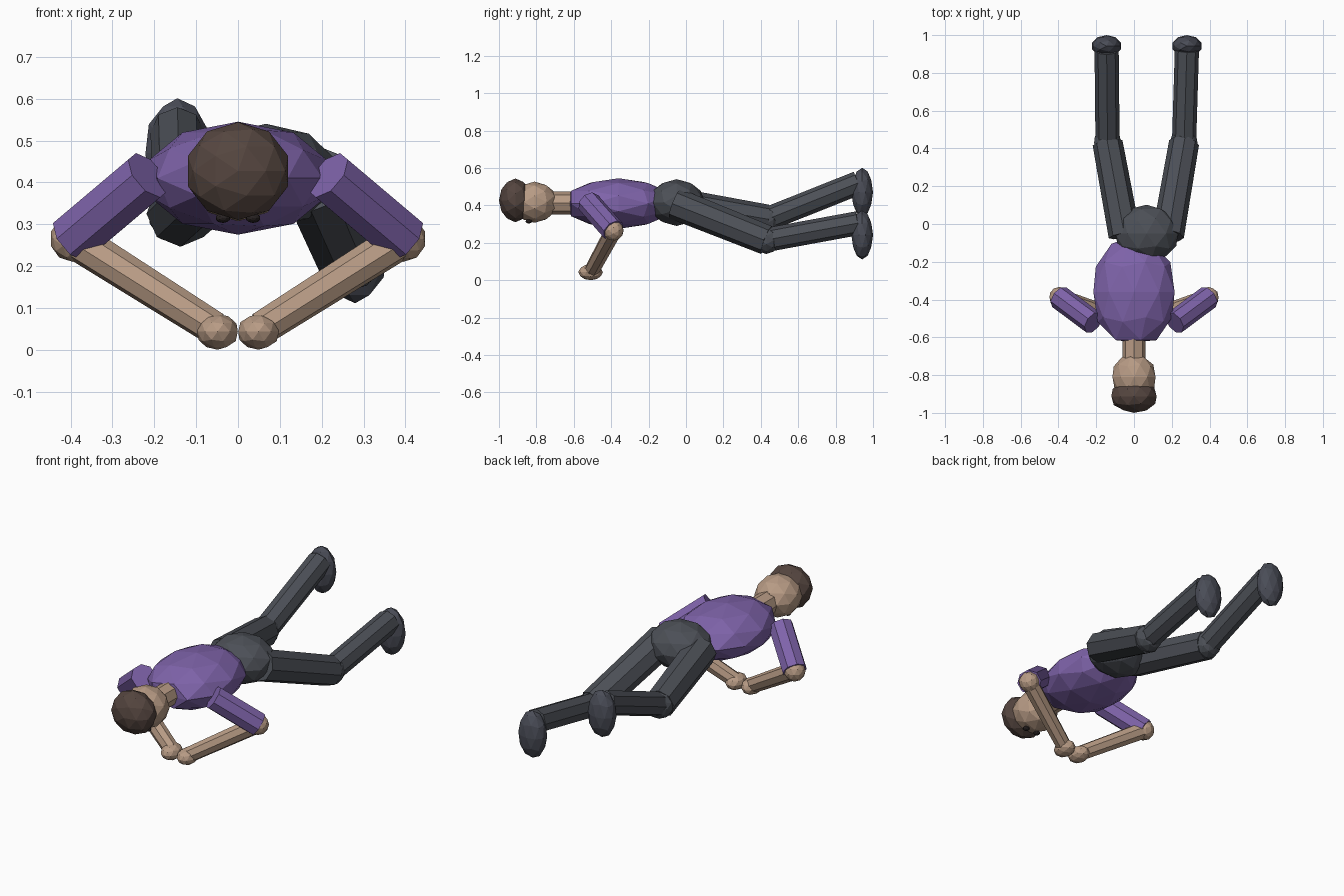
import bpy
import math
from mathutils import Vector

cube = bpy.data.objects.get("Cube")
if cube:
    bpy.data.objects.remove(cube, do_unlink=True)


def material(name, colour):
    mat = bpy.data.materials.new(name)
    mat.use_nodes = True
    rgba = (*colour, 1.0)
    mat.diffuse_color = rgba
    mat.node_tree.nodes["Principled BSDF"].inputs["Base Color"].default_value = rgba
    return mat


purple = material("purple_shirt", (0.21, 0.125, 0.40))
skin = material("skin", (0.48, 0.33, 0.235))
brown = material("brown_hair", (0.09, 0.06, 0.05))
dark = material("dark_eyes", (0.02, 0.015, 0.015))
grey = material("grey_trousers", (0.073, 0.08, 0.095))
slate = material("slate_shoes", (0.068, 0.073, 0.095))


def finish(obj, name, mat):
    obj.name = name
    obj.data.name = name
    obj.data.materials.append(mat)
    return obj


def ball(name, centre, radii, mat, lying=True):
    """Faceted ellipsoid; lying puts its pole along the body."""
    bpy.ops.mesh.primitive_ico_sphere_add(subdivisions=2, radius=1)
    obj = bpy.context.object
    for v in obj.data.vertices:
        x, y, z = v.co
        if lying:
            y, z = -z, y
        v.co = Vector((x * radii[0], y * radii[1], z * radii[2]))
    obj.location = centre
    return finish(obj, name, mat)


def limb(name, start, end, radius, mat, end_radius=None):
    """Eight-sided tube between two joints."""
    a, b = Vector(start), Vector(end)
    bpy.ops.mesh.primitive_cone_add(
        vertices=8, radius1=radius, radius2=end_radius or radius,
        depth=(b - a).length, location=(a + b) / 2)
    obj = bpy.context.object
    obj.rotation_euler = (b - a).to_track_quat('Z', 'Y').to_euler()
    return finish(obj, name, mat)


# Head, hair and neck
ball("head", (0, -0.81, 0.417), (0.12, 0.125, 0.11), skin)
ball("hair", (0, -0.912, 0.427), (0.126, 0.088, 0.117), brown)
limb("neck", (0, -0.74, 0.413), (0, -0.58, 0.413), 0.062, skin)

# Torso, flattened where it meets the neck
torso = ball("torso", (0, -0.36, 0.41), (0.226, 0.30, 0.135), purple)
for v in torso.data.vertices:
    v.co.y = max(v.co.y, -0.265)

ball("pelvis", (0.067, -0.05, 0.415), (0.175, 0.152, 0.125), grey)

# Eyes and arms, mirrored
for side, s in (("left", 1), ("right", -1)):
    ball(side + "_eye", (s * 0.036, -0.84, 0.315), (0.018, 0.018, 0.012), dark)
    shoulder = (s * 0.215, -0.522, 0.417)
    elbow = (s * 0.395, -0.388, 0.265)
    wrist = (s * 0.055, -0.505, 0.05)
    limb(side + "_upper_arm", shoulder, elbow, 0.064, purple)
    ball(side + "_elbow", elbow, (0.055,) * 3, skin)
    limb(side + "_forearm", elbow, wrist, 0.046, skin, 0.041)
    ball(side + "_hand", (s * 0.049, -0.51, 0.043), (0.051, 0.066, 0.043), skin, False)

# Legs, each with its own pose
legs = {
    "left": ((0.18, -0.06, 0.41), (0.265, 0.43, 0.215), (0.28, 0.92, 0.305), 0.242),
    "right": ((-0.05, -0.06, 0.41), (-0.14, 0.43, 0.325), (-0.145, 0.92, 0.52), 0.47),
}
for side, (hip, knee, ankle, foot_z) in legs.items():
    limb(side + "_thigh", hip, knee, 0.085, grey, 0.08)
    ball(side + "_knee", knee, (0.075,) * 3, grey)
    limb(side + "_shin", knee, ankle, 0.064, grey)
    ball(side + "_shoe", (ankle[0], 0.942, foot_z), (0.08, 0.058, 0.131), slate, False)
